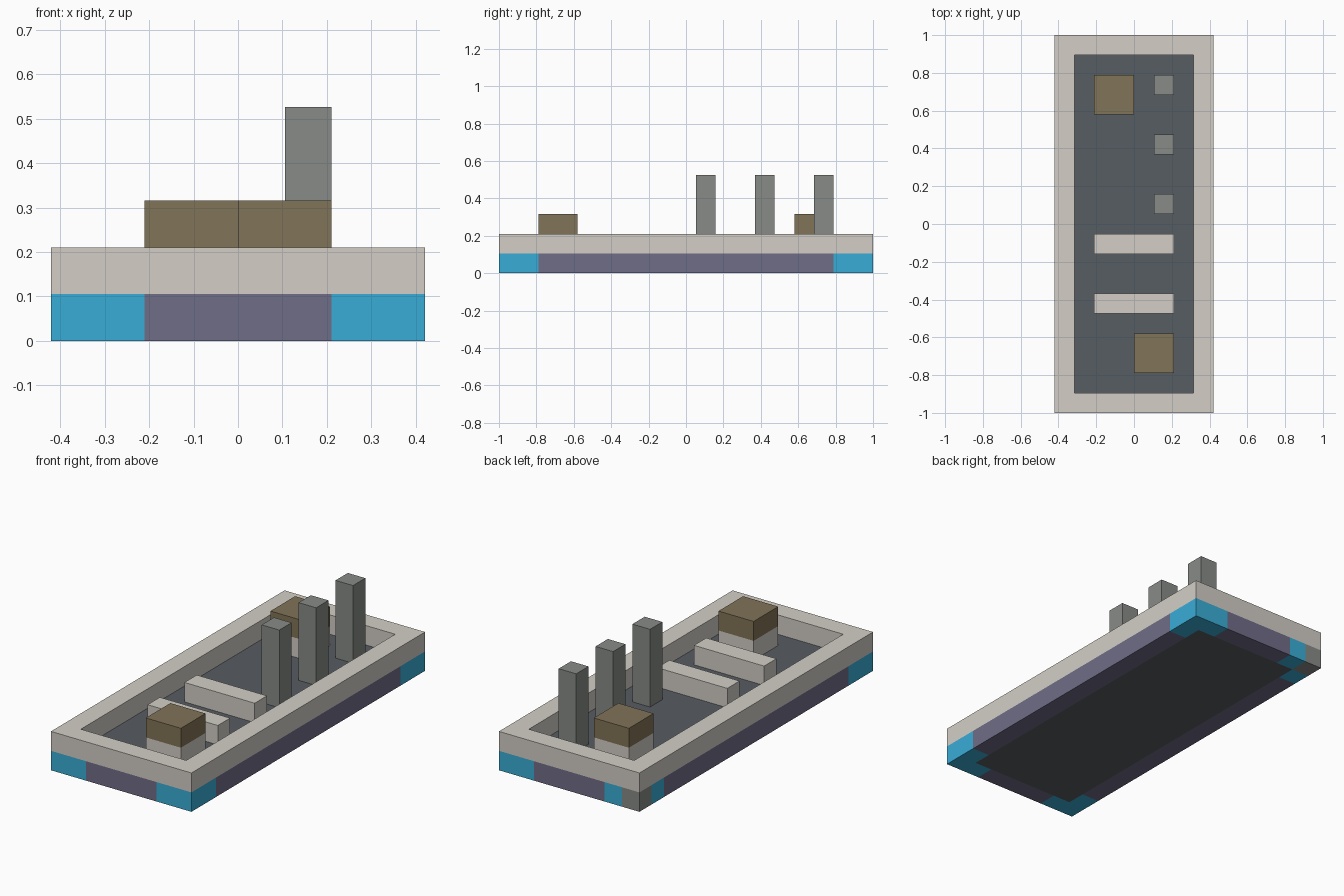
import bpy
import bmesh
from math import copysign

U = 2 / 19  # one module of the building grid

cube = bpy.data.objects.get("Cube")
if cube:
    bpy.data.objects.remove(cube, do_unlink=True)


def material(name, hex_colour):
    rgb = [int(hex_colour[i:i + 2], 16) / 255 for i in (0, 2, 4)]
    linear = [c / 12.92 if c <= 0.04045 else ((c + 0.055) / 1.055) ** 2.4 for c in rgb]
    mat = bpy.data.materials.new(name)
    mat.use_nodes = True
    mat.diffuse_color = (*linear, 1)
    mat.node_tree.nodes["Principled BSDF"].inputs["Base Color"].default_value = (*linear, 1)
    return mat


stone = material("pale stone", "d3cec6")
grey = material("mid grey", "888b88")
slate = material("dark slate", "575d63")
brown = material("earth brown", "817357")
blue = material("azure blue", "39add7")
purple = material("dusty purple", "706d87")


def prism(name, outline, z0, z1, mat, rim=0):
    """Extrude an outline in modules; rim hollows a centred one to a wall of that thickness."""
    bm = bmesh.new()
    outer = [bm.verts.new((x * U, y * U, z0 * U)) for x, y in outline]
    if rim:
        inner = [bm.verts.new(((x - copysign(rim, x)) * U, (y - copysign(rim, y)) * U, z0 * U))
                 for x, y in outline]
        for i in range(len(outer)):
            bm.faces.new((outer[i - 1], outer[i], inner[i], inner[i - 1]))
    else:
        bm.faces.new(outer)
    result = bmesh.ops.extrude_face_region(bm, geom=bm.faces[:], use_keep_orig=True)
    for v in result["geom"]:
        if isinstance(v, bmesh.types.BMVert):
            v.co.z = z1 * U
    bmesh.ops.recalc_face_normals(bm, faces=bm.faces[:])
    mesh = bpy.data.meshes.new(name)
    bm.to_mesh(mesh)
    bm.free()
    mesh.materials.append(mat)
    obj = bpy.data.objects.new(name, mesh)
    bpy.context.collection.objects.link(obj)


def box(name, x0, x1, y0, y1, z0, z1, mat, rim=0):
    prism(name, [(x0, y0), (x1, y0), (x1, y1), (x0, y1)], z0, z1, mat, rim)


# Floor slab and the raised wall around it
box("floor", -3, 3, -8.5, 8.5, 0, 1, slate)
box("wall", -4, 4, -9.5, 9.5, 1, 2, stone, rim=1)

# Purple foundation strips between the corners
box("front_foundation", -2, 2, -9.5, -8.5, 0, 1, purple)
box("back_foundation", -2, 2, 8.5, 9.5, 0, 1, purple)
box("right_foundation", -4, -3, -7.5, 7.5, 0, 1, purple)
box("left_foundation", 3, 4, -7.5, 7.5, 0, 1, purple)

# Blue L-shaped corners
corner = [(4, 9.5), (2, 9.5), (2, 8.5), (3, 8.5), (3, 7.5), (4, 7.5)]
for name, sx, sy in (("front_right", -1, -1), ("front_left", 1, -1), ("back_left", 1, 1)):
    prism(name + "_corner", [(x * sx, y * sy) for x, y in corner], 0, 1, blue)

# The fourth corner has a grey block between two blue ones
box("back_right_corner", -4, -3, 8.5, 9.5, 0, 1, grey)
box("back_right_corner_back", -3, -2, 8.5, 9.5, 0, 1, blue)
box("back_right_corner_side", -4, -3, 7.5, 8.5, 0, 1, blue)

# Row of pillars
for i, y in enumerate((0.5, 3.5, 6.5)):
    box(f"pillar_{i + 1}", 1, 2, y, y + 1, 1, 5, grey)

# Low bars across the floor
for i, y in enumerate((-1.5, -4.5)):
    box(f"bar_{i + 1}", -2, 2, y, y + 1, 1, 2, stone)

# Pedestals with brown tops
for name, x, y in (("front", 0, -7.5), ("back", -2, 5.5)):
    box(name + "_pedestal_base", x, x + 2, y, y + 2, 1, 2, stone)
    box(name + "_pedestal_top", x, x + 2, y, y + 2, 2, 3, brown)
